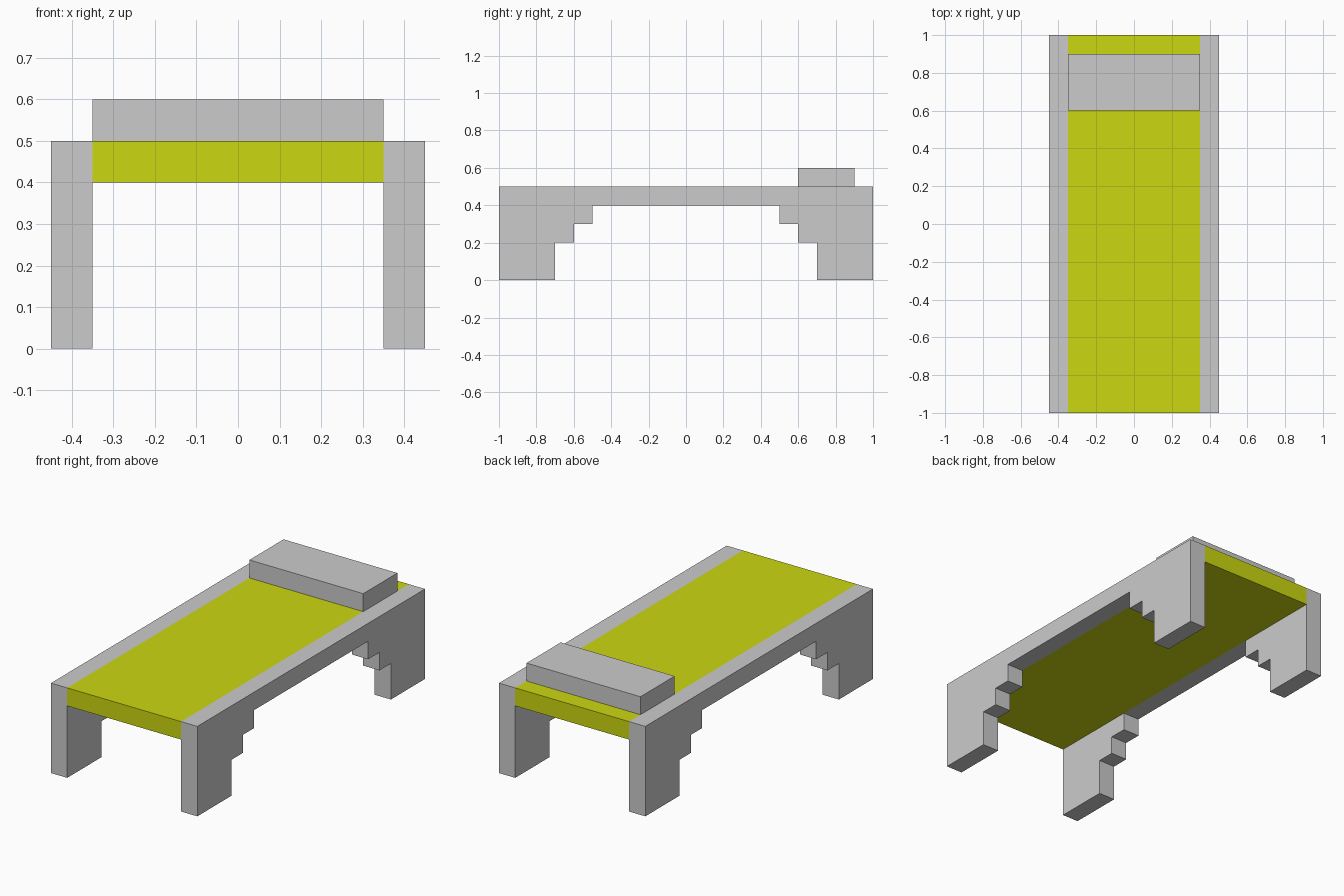
import bpy
import bmesh

if "Cube" in bpy.data.objects:
    bpy.data.objects.remove(bpy.data.objects["Cube"])


def make_object(name, bm):
    bmesh.ops.recalc_face_normals(bm, faces=bm.faces[:])
    mesh = bpy.data.meshes.new(name)
    bm.to_mesh(mesh)
    bm.free()
    obj = bpy.data.objects.new(name, mesh)
    bpy.context.collection.objects.link(obj)
    return obj


def box(name, size, center):
    bm = bmesh.new()
    bmesh.ops.create_cube(bm, size=1)
    for v in bm.verts:
        v.co = [c + s * p for c, s, p in zip(center, size, v.co)]
    return make_object(name, bm)


# Side frames: stepped arch profile extruded across x
half = [(1, 0.5), (1, 0), (0.7, 0), (0.7, 0.2), (0.6, 0.2),
        (0.6, 0.3), (0.5, 0.3), (0.5, 0.4)]
profile = half + [(-y, z) for y, z in reversed(half)]


def side_frame(name, x):
    bm = bmesh.new()
    face = bm.faces.new([bm.verts.new((x, y, z)) for y, z in profile])
    ext = bmesh.ops.extrude_face_region(bm, geom=[face], use_keep_orig=True)
    verts = [g for g in ext["geom"] if isinstance(g, bmesh.types.BMVert)]
    bmesh.ops.translate(bm, verts=verts, vec=(0.1, 0, 0))
    return make_object(name, bm)


side_frame("left_side_frame", -0.45)
side_frame("right_side_frame", 0.35)

# Mattress slab between the frames
mattress = box("mattress", (0.7, 2, 0.1), (0, 0, 0.45))
yellow = bpy.data.materials.new("mattress_yellow")
yellow.diffuse_color = (0.6, 0.68, 0.005, 1)
yellow.use_nodes = True
yellow.node_tree.nodes["Principled BSDF"].inputs["Base Color"].default_value = yellow.diffuse_color
mattress.data.materials.append(yellow)

# Pillow block near the back end
box("pillow", (0.7, 0.3, 0.1), (0, 0.75, 0.55))
